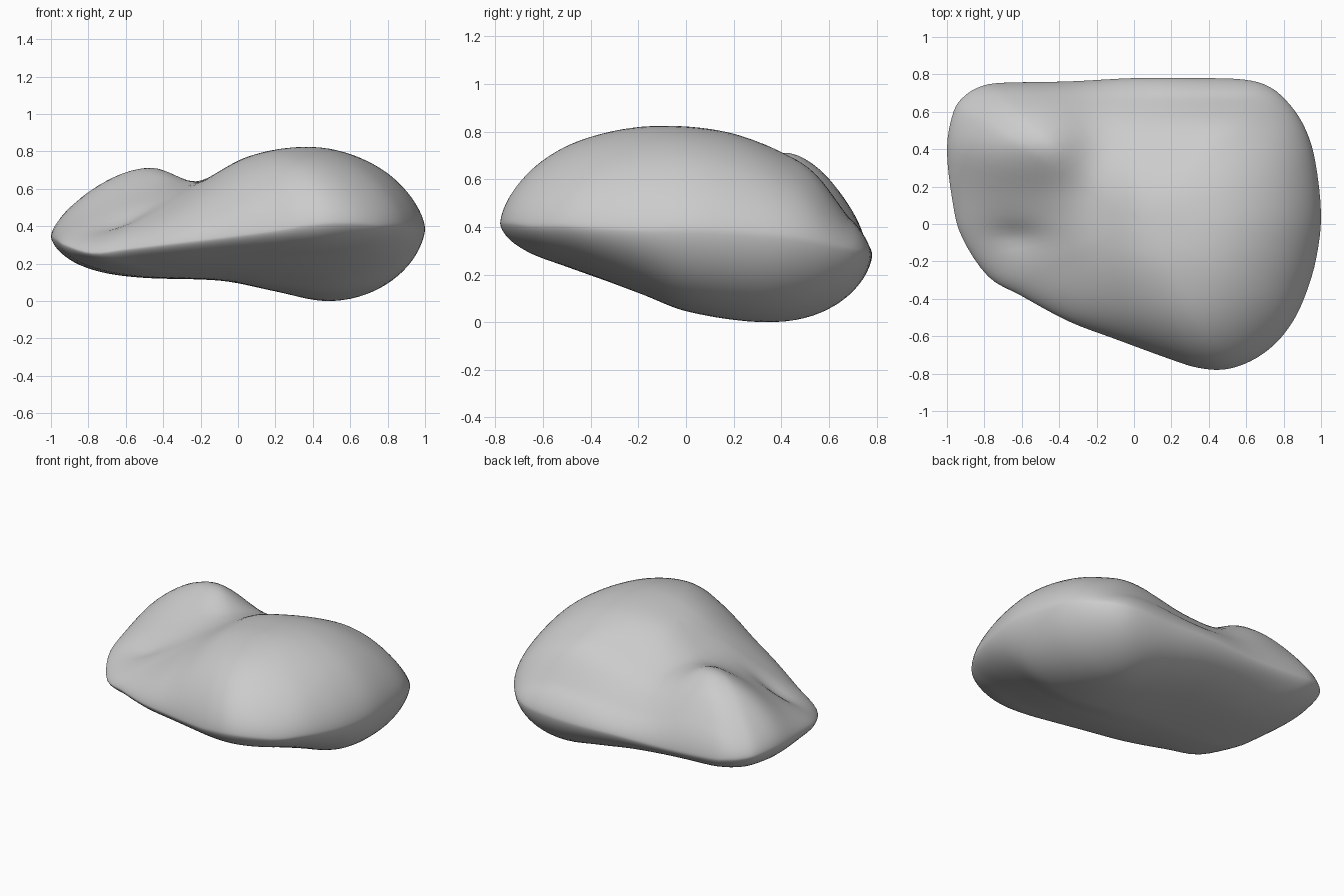
import bpy, bmesh, math

if "Cube" in bpy.data.objects:
    bpy.data.objects.remove(bpy.data.objects["Cube"])

# Widest outline of the boulder, counter-clockwise: x, y, height
RIM = [(1, 0.05, .39), (.97, .33, .37), (.92, .5, .35), (.84, .63, .32), (.73, .73, .30),
       (.58, .773, .29), (.3, .78, .28), (0, .78, .29), (-.35, .762, .29), (-.7, .755, .31),
       (-.82, .735, .325), (-.905, .685, .335), (-.965, .6, .345), (-1, .4, .35), (-.97, .12, .33),
       (-.92, -.07, .30), (-.78, -.28, .26), (-.6, -.385, .28), (-.35, -.52, .31),
       (-.1, -.615, .34), (.2, -.725, .38), (.34, -.768, .405), (.48, -.778, .42),
       (.62, -.735, .42), (.75, -.645, .41), (.85, -.52, .41), (.92, -.37, .40), (.975, -.18, .39)]

# Upper surface: main hump on the right, ridge at back left, valley between
TOP_X = [-1, -.7, -.45, -.2, .05, .4, .8]
TOP_Y = [-.7, -.4, -.12, .15, .4, .55, .68]
TOP = [[.42, .44, .52, .62, .76, .83, .83],
       [.42, .43, .50, .62, .76, .84, .86],
       [.42, .44, .52, .64, .775, .848, .87],
       [.54, .59, .62, .65, .76, .825, .85],
       [.70, .76, .765, .655, .685, .765, .79],
       [.70, .77, .77, .645, .635, .72, .74],
       [.66, .73, .735, .60, .54, .60, .60]]

# Underside: tilted, lowest at back right
BOT_X = [-1, -.5, -.1, .2, .5, .9]
BOT_Y = [-.7, -.5, -.2, 0, .35, .7]
BOT = [[.20, .22, .24, .25, .25, .25],
       [.17, .19, .21, .22, .225, .23],
       [.14, .15, .15, .135, .12, .13],
       [.12, .125, .12, .08, .042, .04],
       [.11, .12, .11, .05, -.015, -.01],
       [.13, .14, .10, .04, -.015, -.01]]


def curve(xs, vs, x):
    """Smooth interpolation of vs over xs, clamped at the ends."""
    x = min(max(x, xs[0]), xs[-1])
    i = max(k for k in range(len(xs) - 1) if xs[k] <= x)
    def slope(k):
        a, b = max(k - 1, 0), min(k + 1, len(xs) - 1)
        return (vs[b] - vs[a]) / (xs[b] - xs[a])
    h = xs[i + 1] - xs[i]
    t = (x - xs[i]) / h
    return ((2*t**3 - 3*t*t + 1) * vs[i] + (t**3 - 2*t*t + t) * h * slope(i)
            + (3*t*t - 2*t**3) * vs[i + 1] + (t**3 - t*t) * h * slope(i + 1))


def surface(xs, ys, table, x, y):
    return curve(ys, [curve(xs, row, x) for row in table], y)


def rim_points(steps):
    """Closed Catmull-Rom through the outline."""
    n, out = len(RIM), []
    for i in range(n):
        p = [RIM[(i + k) % n] for k in (-1, 0, 1, 2)]
        for s in range(steps):
            t = s / steps
            out.append([.5 * (2*b + (c - a)*t + (2*a - 5*b + 4*c - d)*t*t
                        + (3*b - a - 3*c + d)*t**3) for a, b, c, d in zip(*p)])
    return out


CX, CY, RINGS = .05, 0, 32
rim = rim_points(4)
mean_z = sum(p[2] for p in rim) / len(rim)
bm = bmesh.new()


def point(p, s, upper):
    x, y = CX + (p[0] - CX) * s, CY + (p[1] - CY) * s
    base = mean_z + (p[2] - mean_z) * s * s
    if upper:
        goal = surface(TOP_X, TOP_Y, TOP, x, y)
        # small dent on the left shoulder
        goal -= .035 * math.exp(-((x + .64) / .14)**2 - ((y + .07) / .07)**2)
        fall = max(0, 1 - s**2.9)**.64
    else:
        goal = surface(BOT_X, BOT_Y, BOT, x, y)
        fall = max(0, 1 - s**4.3)**.62
    return bm.verts.new((x, y, base + (goal - base) * fall))


# Concentric rings for each half, sharing the rim
edge = [bm.verts.new(p) for p in rim]
n = len(edge)
for upper in (True, False):
    outer = edge
    for r in range(RINGS - 1, 0, -1):
        s = math.sin(math.pi / 2 * r / RINGS)
        inner = [point(p, s, upper) for p in rim]
        for i in range(n):
            j = (i + 1) % n
            bm.faces.new((outer[i], outer[j], inner[j], inner[i]))
        outer = inner
    mid = point(rim[0], 0, upper)
    for i in range(n):
        bm.faces.new((outer[i], outer[(i + 1) % n], mid))
bmesh.ops.recalc_face_normals(bm, faces=bm.faces)

# Rest the boulder on the ground
low = min(v.co.z for v in bm.verts)
for v in bm.verts:
    v.co.z -= low
for f in bm.faces:
    f.smooth = True

mesh = bpy.data.meshes.new("boulder")
bm.to_mesh(mesh)
bm.free()
boulder = bpy.data.objects.new("boulder", mesh)
bpy.context.collection.objects.link(boulder)
